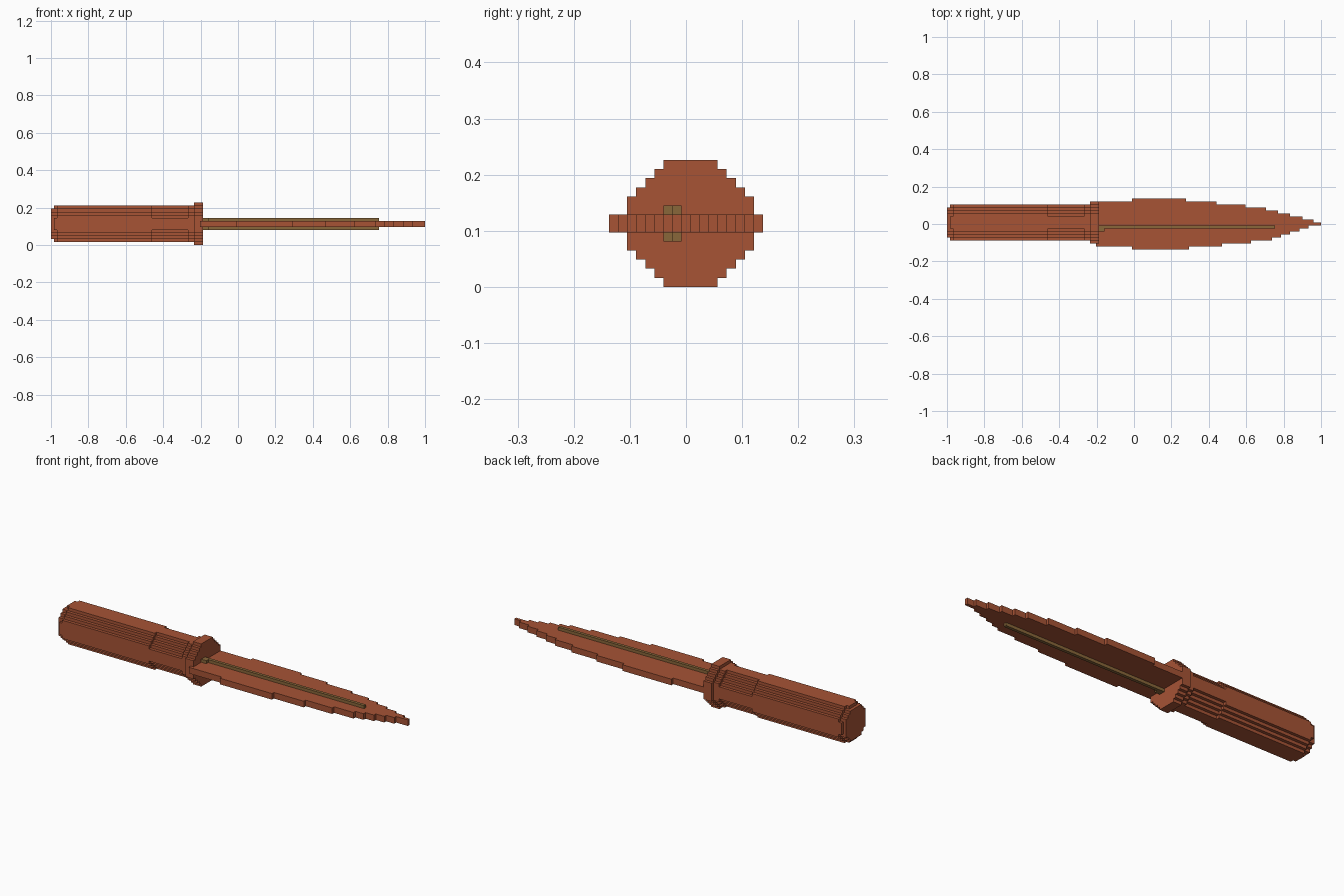
import bpy, bmesh
from mathutils import Vector

if "Cube" in bpy.data.objects:
    bpy.data.objects.remove(bpy.data.objects["Cube"])

V = 2 / 124                 # size of one voxel step
CY, CZ = 0.5 * V, 7 * V     # axis of the handle


def material(name, rgb):
    m = bpy.data.materials.new(name)
    m.diffuse_color = (*rgb, 1)
    m.use_nodes = True
    m.node_tree.nodes["Principled BSDF"].inputs["Base Color"].default_value = m.diffuse_color
    return m


BROWN = material("rust brown", (0.385, 0.087, 0.036))
OLIVE = material("olive", (0.25, 0.135, 0.042))


def build(name, prisms, mat):
    """Each prism is (list of 3D outline points, extrusion vector)."""
    bm = bmesh.new()
    for points, vec in prisms:
        face = bm.faces.new([bm.verts.new(p) for p in points])
        ext = bmesh.ops.extrude_face_region(bm, geom=[face], use_keep_orig=True)
        moved = [g for g in ext["geom"] if isinstance(g, bmesh.types.BMVert)]
        bmesh.ops.translate(bm, verts=moved, vec=Vector(vec))
    bmesh.ops.recalc_face_normals(bm, faces=bm.faces)
    me = bpy.data.meshes.new(name)
    bm.to_mesh(me)
    bm.free()
    me.materials.append(mat)
    ob = bpy.data.objects.new(name, me)
    bpy.context.collection.objects.link(ob)
    return ob


def stair_round(r, a, x0, x1):
    """Stepped octagon of half width r whose flat sides have half length a."""
    quarter = [(r, a)]
    while quarter[-1][1] < r:
        y, z = quarter[-1]
        quarter += [(y - 1, z), (y - 1, z + 1)]
    ring = []
    for _ in range(4):
        ring += quarter
        quarter = [(-z, y) for y, z in quarter]
    return [(x0, CY + y * V, CZ + z * V) for y, z in ring], (x1 - x0, 0, 0)


def box(x0, x1, y0, y1, z0, z1):
    return [(x0, y0, z0), (x1, y0, z0), (x1, y1, z0), (x0, y1, z0)], (0, 0, z1 - z0)


# handle: stepped pommel end, long grip, recessed corners near the guard
build("handle", [
    stair_round(5, 3, -1.0, -1 + V),
    stair_round(6, 2, -1 + V, -1 + 2 * V),
    stair_round(6, 3, -1 + 2 * V, -0.459),
    stair_round(6, 2, -0.459, -0.267),
    stair_round(6, 3, -0.267, -0.235),
], BROWN)

# guard
build("guard", [stair_round(7, 3, -0.235, -0.187)], BROWN)

# blade: stepped leaf outline, (end x, half width in voxels) for each edge
upper = [(-0.01, 7.5), (0.277, 8.5), (0.44, 7.5), (0.597, 6.5), (0.706, 5.5),
         (0.77, 4.5), (0.835, 3.5), (0.90, 2.5), (0.96, 1.5), (1.0, 0.5)]
lower = [(-0.01, 7.5), (0.295, 8.5), (0.47, 7.5), (0.625, 6.5), (0.738, 5.5),
         (0.786, 4.5), (0.835, 3.5), (0.885, 2.5), (0.932, 1.5), (1.0, 0.5)]


def edge(steps, sign):
    pts, x = [], -0.203
    for end, w in steps:
        pts += [(x, sign * w * V, 6 * V), (end, sign * w * V, 6 * V)]
        x = end
    return pts


build("blade", [(edge(lower, -1) + edge(upper, 1)[::-1], (0, 0, 2 * V))], BROWN)

# thin ridge along both faces of the blade, wider at the guard
for name, z0, z1 in (("ridge_bottom", 5, 6), ("ridge_top", 8, 9)):
    build(name, [
        box(-0.187, 0.755, -1.5 * V, -0.5 * V, z0 * V, z1 * V),
        box(-0.187, -0.157, -2.5 * V, -1.5 * V, z0 * V, z1 * V),
    ], OLIVE)
